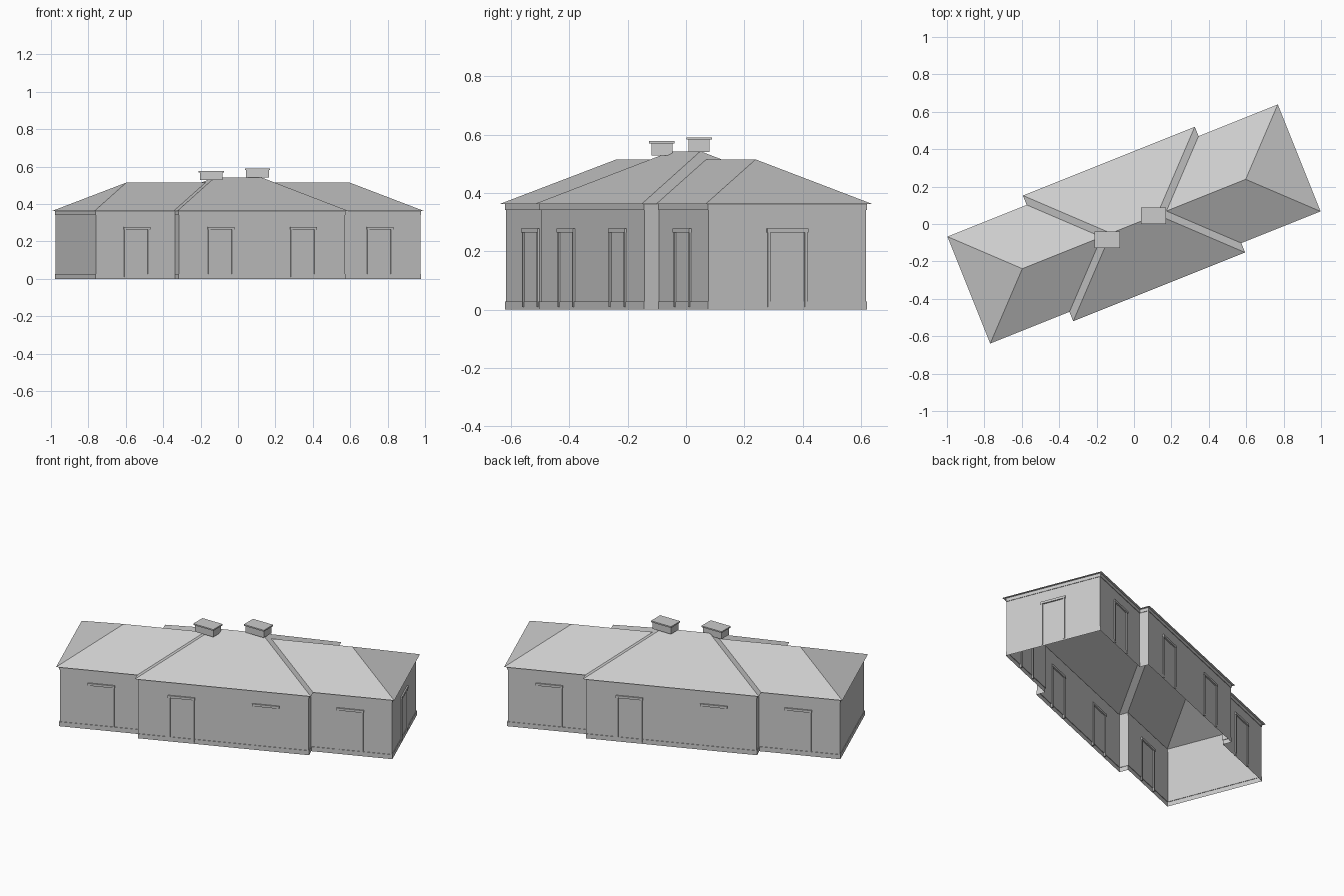
import bpy, bmesh, math
from mathutils import Matrix, Vector

if "Cube" in bpy.data.objects:
    bpy.data.objects.remove(bpy.data.objects["Cube"])

ANGLE = math.atan(0.4)                  # the building is turned on its plot
L, W = 0.951, 0.308                     # wing eaves: half length, half width
C, D = 0.495, 0.362                     # centre block eaves: half length, half width
EAVE, RIDGE, TOP = 0.362, 0.515, 0.543


def finish(bm, name, angle=ANGLE):
    bmesh.ops.recalc_face_normals(bm, faces=bm.faces)
    me = bpy.data.meshes.new(name)
    bm.to_mesh(me)
    bm.free()
    ob = bpy.data.objects.new(name, me)
    ob.rotation_euler.z = angle
    bpy.context.collection.objects.link(ob)
    return ob


def add_box(bm, centre, size, turn=0.0):
    m = Matrix.Rotation(turn, 4, 'Z') @ Matrix.Translation(centre) @ Matrix.Diagonal((*size, 1))
    bmesh.ops.create_cube(bm, size=1, matrix=m)


def outline(d):
    """Cross-stepped footprint, inset by d from the eaves."""
    l, w, c, e = L - d, W - d, C - d, D - d
    q = [(l, w), (c, w), (c, e)]
    flip = lambda pts, sx, sy: [(x * sx, y * sy) for x, y in pts]
    return q + flip(q[::-1], -1, 1) + flip(q, -1, -1) + flip(q[::-1], 1, -1)


# Walls with plinth, frieze and soffit, lofted from one (inset, height) profile
bm = bmesh.new()
profile = [(0.014, 0), (0.014, 0.027), (0.017, 0.027), (0.017, 0.342),
           (0.014, 0.342), (0.014, EAVE), (0, EAVE)]
rings = [[bm.verts.new((x, y, z)) for x, y in outline(d)] for d, z in profile]
for a, b in zip(rings, rings[1:]):
    for i in range(12):
        j = (i + 1) % 12
        bm.faces.new((a[i], a[j], b[j], b[i]))
finish(bm, "walls")

# Hipped roof: one quarter, mirrored both ways
corner, end_mid, wing_ridge = (L, W, EAVE), (L, 0, EAVE), (L - W, 0, RIDGE)
valley_low, valley_top = (C, W, EAVE), (C - W, 0, RIDGE)
block_corner, block_ridge = (C, D, EAVE), (C - D, 0, TOP)
mid_eave, mid_ridge = (0, D, EAVE), (0, 0, TOP)
bm = bmesh.new()
for sx in (1, -1):
    for sy in (1, -1):
        for face in ((corner, end_mid, wing_ridge),
                     (corner, wing_ridge, valley_top, valley_low),
                     (block_corner, valley_low, valley_top, block_ridge),
                     (mid_eave, block_corner, block_ridge, mid_ridge)):
            bm.faces.new([bm.verts.new((x * sx, y * sy, z)) for x, y, z in face])
bmesh.ops.remove_doubles(bm, verts=bm.verts, dist=1e-4)
bmesh.ops.dissolve_limit(bm, angle_limit=0.01, verts=bm.verts, edges=bm.edges)
finish(bm, "roof")


# Door surrounds: two jambs and a lintel; along = position on wall, out = wall distance
def door(bm, along, out, turn):
    for s in (-1, 1):
        add_box(bm, Vector((along + s * 0.068, -out, 0.137)), (0.010, 0.012, 0.256), turn)
    add_box(bm, Vector((along, -out, 0.271)), (0.152, 0.016, 0.014), turn)


bm = bmesh.new()
for turn in (0, math.pi):
    for s in (-1, 1):
        door(bm, s * 0.70, W - 0.017, turn)
        door(bm, s * 0.237, D - 0.017, turn)
door(bm, 0, L - 0.017, math.pi / 2)
finish(bm, "door_surrounds")

# Chimneys with flat caps, square to the grid rather than to the house
for side, x, y, z in (("left", -0.143, -0.083, 0.528), ("right", 0.105, 0.045, 0.541)):
    bm = bmesh.new()
    add_box(bm, Vector((x, y, z + 0.021)), (0.122, 0.072, 0.042))
    add_box(bm, Vector((x, y, z + 0.046)), (0.134, 0.088, 0.008))
    finish(bm, side + "_chimney", 0)
